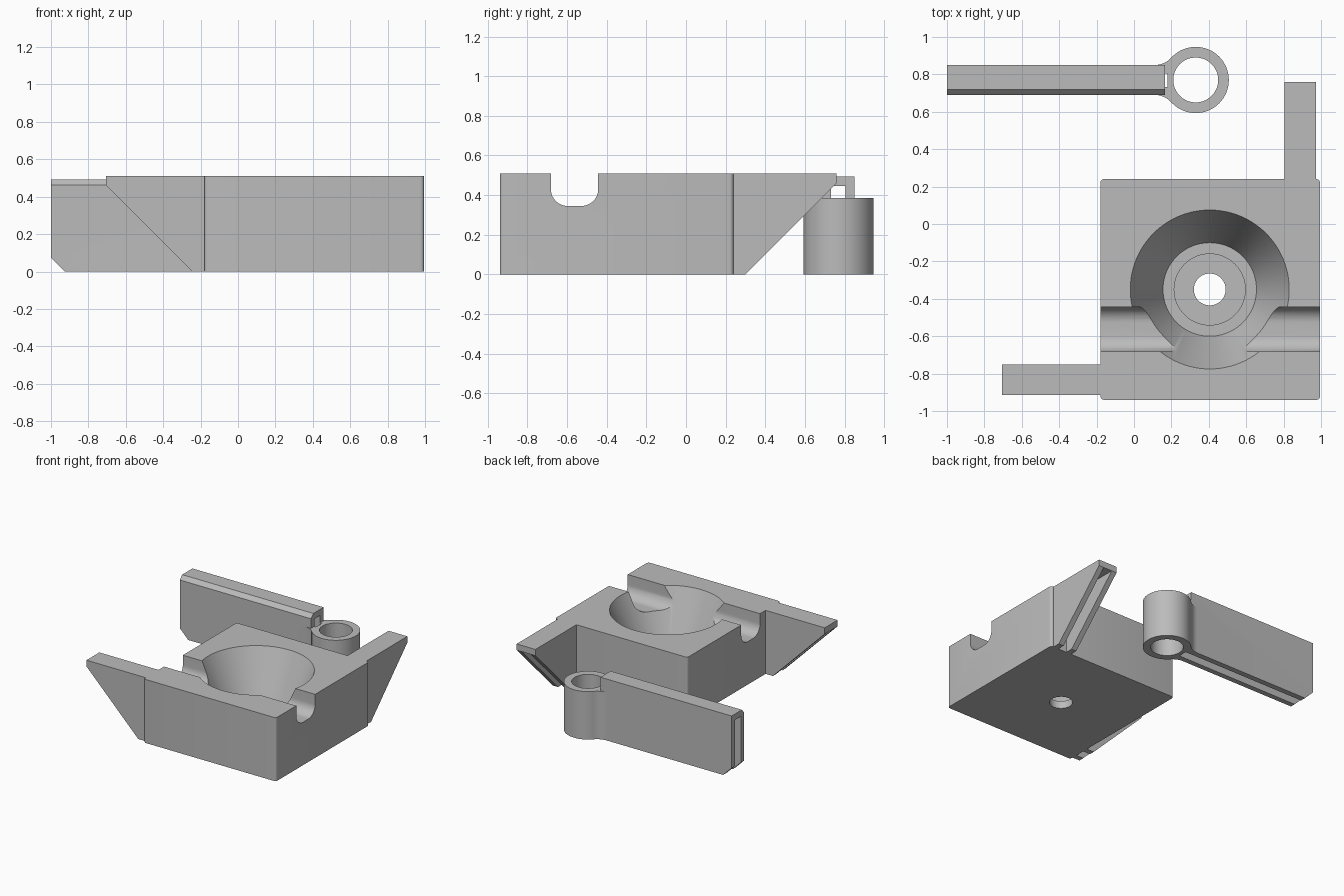
import bpy, bmesh, math
from mathutils import Vector

if "Cube" in bpy.data.objects:
    bpy.data.objects.remove(bpy.data.objects["Cube"])

grey = bpy.data.materials.new("plain grey")
grey.diffuse_color = (0.5, 0.5, 0.5, 1)
grey.use_nodes = True
grey.node_tree.nodes["Principled BSDF"].inputs["Base Color"].default_value = grey.diffuse_color


def finish(name, bm):
    bmesh.ops.remove_doubles(bm, verts=bm.verts, dist=1e-6)
    bmesh.ops.recalc_face_normals(bm, faces=bm.faces)
    me = bpy.data.meshes.new(name)
    bm.to_mesh(me)
    bm.free()
    me.materials.append(grey)
    ob = bpy.data.objects.new(name, me)
    bpy.context.collection.objects.link(ob)
    return ob


def prism(name, pts, axis, lo, hi):
    """Extrude a 2D outline along an axis: x takes (y,z), y takes (x,z), z takes (x,y)."""
    put = {"x": lambda a, b, c: (c, a, b),
           "y": lambda a, b, c: (a, c, b),
           "z": lambda a, b, c: (a, b, c)}[axis]
    bm = bmesh.new()
    face = bm.faces.new([bm.verts.new(put(a, b, lo)) for a, b in pts])
    ext = bmesh.ops.extrude_face_region(bm, geom=[face])["geom"]
    move = Vector(put(0, 0, hi - lo))
    bmesh.ops.translate(bm, vec=move, verts=[v for v in ext if isinstance(v, bmesh.types.BMVert)])
    return finish(name, bm)


def box(name, x0, x1, y0, y1, z0, z1):
    return prism(name, [(x0, y0), (x1, y0), (x1, y1), (x0, y1)], "z", z0, z1)


def arc(cx, cy, r, a0, a1, n):
    return [(cx + r * math.cos(math.radians(a0 + (a1 - a0) * i / n)),
             cy + r * math.sin(math.radians(a0 + (a1 - a0) * i / n))) for i in range(n + 1)]


def revolve(name, profile, cx, cy, n=96):
    """Spin an (r, z) outline that starts and ends on the axis."""
    bm = bmesh.new()
    vs = [bm.verts.new((cx + r, cy, z)) for r, z in profile]
    es = [bm.edges.new(p) for p in zip(vs, vs[1:])]
    bmesh.ops.spin(bm, geom=vs + es, cent=(cx, cy, 0), axis=(0, 0, 1),
                   angle=math.tau, steps=n, use_merge=True)
    return finish(name, bm)


def combine(target, other, op):
    mod = target.modifiers.new(op.lower(), "BOOLEAN")
    mod.operation, mod.object, mod.solver = op, other, "EXACT"
    bpy.context.view_layer.objects.active = target
    bpy.ops.object.modifier_apply(modifier=mod.name)
    bpy.data.objects.remove(other)


def smooth(ob):
    bpy.ops.object.select_all(action="DESELECT")
    ob.select_set(True)
    bpy.context.view_layer.objects.active = ob
    bpy.ops.object.shade_smooth_by_angle(angle=math.radians(30))


# Block with softened vertical corners
X0, X1, Y0, Y1, H, R = -0.18, 0.995, -0.94, 0.24, 0.51, 0.02
outline = (arc(X1 - R, Y1 - R, R, 0, 90, 5) + arc(X0 + R, Y1 - R, R, 90, 180, 5)
           + arc(X0 + R, Y0 + R, R, 180, 270, 5) + arc(X1 - R, Y0 + R, R, 270, 360, 5))
block = prism("block", outline, "z", 0, H)

# Funnel bowl, counterbore and screw hole
flare = 0.175 / 0.39 * 0.1
bowl = revolve("bowl_cutter", [(0, -0.1), (0.085, -0.1), (0.085, 0.06), (0.19, 0.06), (0.19, 0.12),
                               (0.25, 0.12), (0.425 + flare, H + 0.1), (0, H + 0.1)], 0.405, -0.35)
combine(block, bowl, "DIFFERENCE")

# Rounded trough across the block
g0, g1, gz, gr = -0.682, -0.443, 0.345, 0.085
trough = ([(g0, 0.7)] + arc(g0 + gr, gz + gr, gr, 180, 270, 12)
          + arc(g1 - gr, gz + gr, gr, 270, 360, 12) + [(g1, 0.7)])
combine(block, prism("trough_cutter", trough, "x", -0.4, 1.2), "DIFFERENCE")
smooth(block)

# Sloped arms, hollowed from below
left_arm = prism("left_arm", [(X0, 0), (-0.245, 0), (-0.705, 0.46), (-0.705, H), (X0, H)],
                 "y", -0.915, -0.752)
combine(left_arm, box("cut", -0.9, X0 + 0.1, -0.872, -0.795, -0.1, 0.46), "DIFFERENCE")
back_arm = prism("back_arm", [(Y1, 0), (0.3, 0), (0.76, 0.46), (0.76, H), (Y1, H)],
                 "x", 0.805, 0.972)
combine(back_arm, box("cut", 0.85, 0.927, Y1 - 0.1, 0.9, -0.1, 0.46), "DIFFERENCE")

# Lever plate with a chamfered top edge and a clipped lower corner
lever = prism("lever", [(0.69, 0), (0.85, 0), (0.85, 0.493), (0.72, 0.493), (0.69, 0.462)],
              "x", -1, 0.165)
combine(lever, prism("cut", [(-1.1, -0.1), (-0.825, -0.1), (-1.1, 0.175)], "y", 0.5, 1), "DIFFERENCE")

# Ring and its blended neck
cx, cy, ring_h = 0.33, 0.77, 0.385
combine(lever, prism("ring", arc(cx, cy, 0.177, 0, 360, 64)[:-1], "z", 0, ring_h), "UNION")
blend = arc(0.11, 0.971, 0.121, -90, -42.5, 10)
neck = blend + [(x, 2 * cy - y) for x, y in reversed(blend)]
combine(lever, prism("neck", neck, "z", 0, ring_h), "UNION")

# Channel under the lever, then the ring bore
combine(lever, box("cut", -1.1, 0.18, 0.732, 0.805, -0.1, 0.445), "DIFFERENCE")
combine(lever, prism("cut", arc(cx, cy, 0.12, 0, 360, 64)[:-1], "z", -0.1, 0.7), "DIFFERENCE")
smooth(lever)
